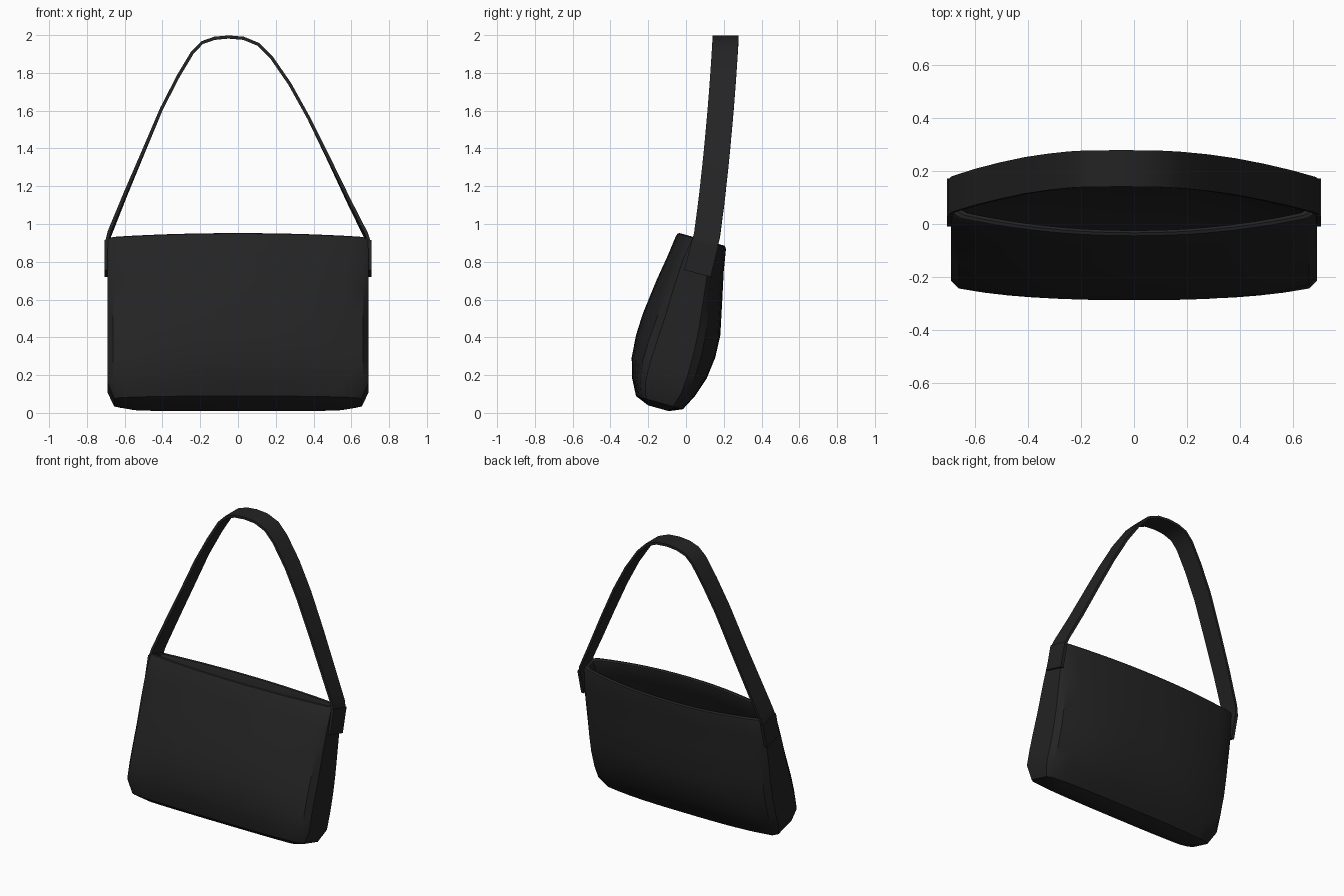
import bpy, bmesh, math
from mathutils import Vector

if "Cube" in bpy.data.objects:
    bpy.data.objects.remove(bpy.data.objects["Cube"])

black = bpy.data.materials.new("black leather")
black.diffuse_color = (0.017, 0.017, 0.017, 1)
black.use_nodes = True
black.node_tree.nodes["Principled BSDF"].inputs["Base Color"].default_value = black.diffuse_color

def make_object(name, bm, angle=35):
    bmesh.ops.recalc_face_normals(bm, faces=bm.faces)
    me = bpy.data.meshes.new(name)
    bm.to_mesh(me)
    bm.free()
    me.materials.append(black)
    ob = bpy.data.objects.new(name, me)
    bpy.context.collection.objects.link(ob)
    bpy.ops.object.select_all(action='DESELECT')
    bpy.context.view_layer.objects.active = ob
    ob.select_set(True)
    bpy.ops.object.shade_smooth_by_angle(angle=math.radians(angle))
    return ob

def loft(bm, rings):
    loops = [[bm.verts.new(p) for p in r] for r in rings]
    for a, b in zip(loops, loops[1:]):
        n = len(a)
        for i in range(n):
            bm.faces.new((a[i], a[(i + 1) % n], b[(i + 1) % n], b[i]))
    bm.faces.new(loops[0])
    bm.faces.new(loops[-1])

# Bag leans back: local depth d and height h become world y and z
def tilt(x, d, h):
    return Vector((x, -0.165 + 0.963 * d + 0.27 * h, 0.03 + 0.963 * h - 0.27 * d))

# height, centre, half depth, panel edge depth, gusset depth, half width
PROFILE = [
    (0.000, 0.020, 0.057, 0.045, 0.030, 0.560),
    (0.030, 0.017, 0.129, 0.100, 0.075, 0.655),
    (0.115, 0.016, 0.173, 0.130, 0.100, 0.692),
    (0.220, 0.017, 0.206, 0.145, 0.105, 0.692),
    (0.340, 0.019, 0.218, 0.145, 0.102, 0.692),
    (0.460, 0.018, 0.213, 0.135, 0.095, 0.692),
    (0.650, 0.008, 0.181, 0.112, 0.082, 0.692),
    (0.790, 0.003, 0.154, 0.090, 0.070, 0.692),
    (0.905, 0.000, 0.137, 0.068, 0.050, 0.688)]

def section(row, inset=0.0, h=None):
    z, c, half, panel, gus, w = row
    z = z if h is None else h
    half, panel, gus, w = half - inset, panel - inset, gus - inset, w - inset
    pts, n = [], 14
    power = 3.2 - 1.2 * z
    for side in (-1, 1):
        for i in range(n + 1):
            t = -1 + 2 * i / n
            d = panel + (half - panel) * (1 - abs(t) ** power)
            pts.append(tilt(-side * t * (w - 0.03), c + side * d, z))
        for s in (side, -side):            # gusset edge strip
            pts.append(tilt(-side * w, c + s * gus, z))
    return pts

# Bag body: outer shell, rolled rim, hollow lining
rings = [section(r) for r in PROFILE]
top = PROFILE[-1]
rings += [section(top, 0.005, 0.917), section(top, 0.015, 0.923),
          section(top, 0.026, 0.917), section(top, 0.030, 0.903)]
rings += [section(r, 0.030) for r in reversed(PROFILE[1:-1])]
bm = bmesh.new()
loft(bm, rings)
make_object("bag_body", bm)

# Flat band swept along an x-z path
def band(name, path, width, thick):
    bm, rings = bmesh.new(), []
    for i, (x, z) in enumerate(path):
        a, b = path[max(i - 1, 0)], path[min(i + 1, len(path) - 1)]
        tan = Vector((b[0] - a[0], 0, b[1] - a[1])).normalized()
        nor = Vector((-tan.z, 0, tan.x)) * thick / 2
        # depth follows the lean of the bag, then straightens upward
        if z < 0.95:
            y = 0.06 + (z - 0.735) * 0.25
        else:
            k = (z - 0.95) / 1.04
            y = 0.114 + 0.135 * k - 0.039 * k * k
        lean = 0.26 * max(0, min(1, (1.5 - z) / 0.7))
        wid = Vector((math.cos(lean), 0, -math.sin(lean))) * width / 2
        wid = Vector((0, wid.x, wid.z))
        p = Vector((x, y, z))
        rings.append([p - wid - nor, p + wid - nor, p + wid + nor, p - wid + nor])
    loft(bm, rings)
    return make_object(name, bm)

# Shoulder strap
band("shoulder_strap", [
    (-0.695, 0.76), (-0.695, 0.89), (-0.682, 0.945), (-0.595, 1.16), (-0.5, 1.385),
    (-0.405, 1.61), (-0.315, 1.785), (-0.24, 1.91), (-0.19, 1.96), (-0.125, 1.983),
    (-0.05, 1.99), (0.03, 1.983), (0.11, 1.95), (0.175, 1.885), (0.275, 1.74),
    (0.375, 1.56), (0.485, 1.335), (0.59, 1.115), (0.68, 0.935),
    (0.695, 0.89), (0.695, 0.76)], 0.138, 0.017)

# Stitched strap tabs on both ends
for side, label in ((-1, "left"), (1, "right")):
    band(label + "_strap_tab", [(side * 0.695, 0.738), (side * 0.695, 0.82),
                                (side * 0.695, 0.9)], 0.144, 0.022)
